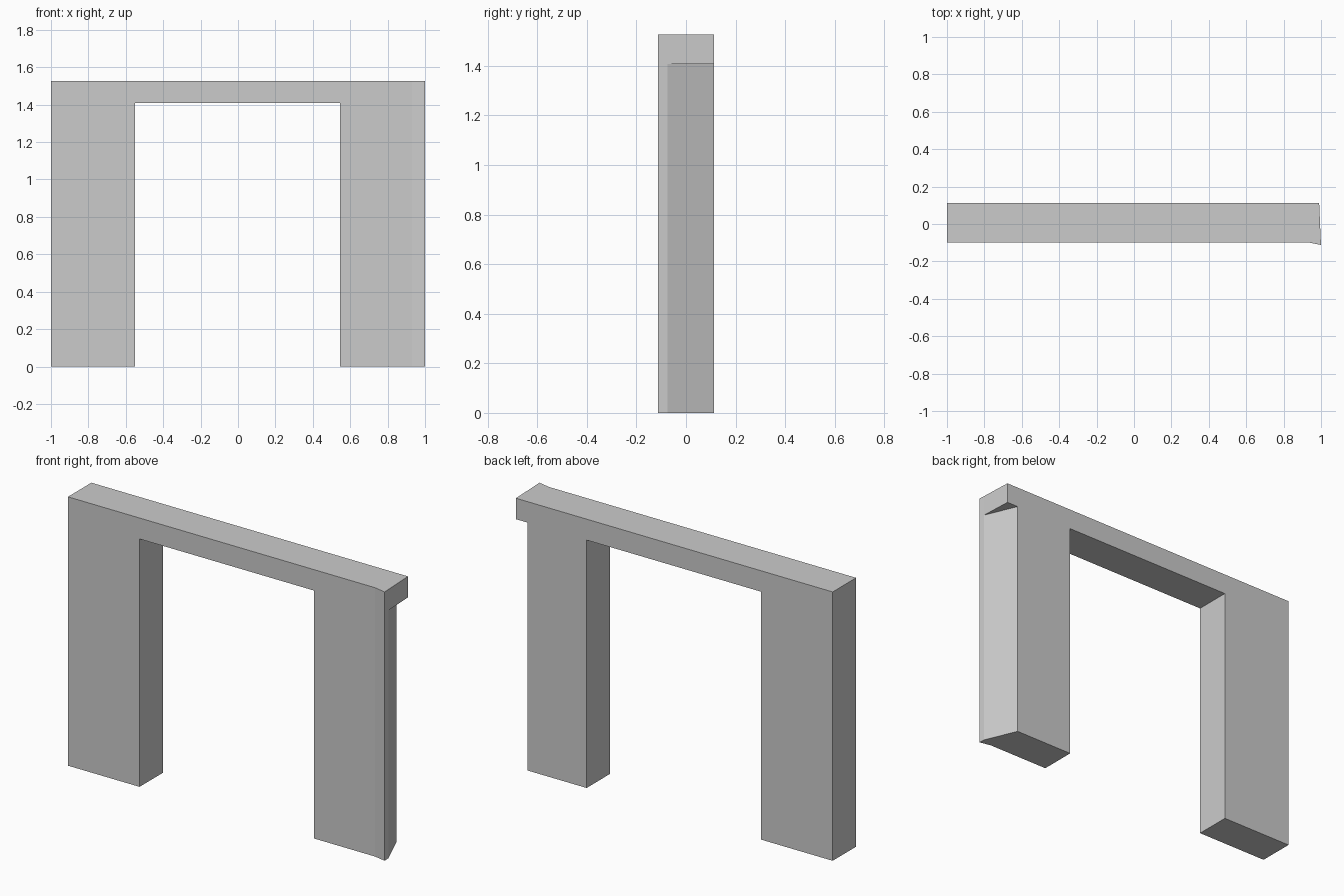
import bpy, bmesh

if "Cube" in bpy.data.objects:
    bpy.data.objects.remove(bpy.data.objects["Cube"])


def prism(name, plan, z0, z1):
    """Extrude a counter-clockwise plan outline from z0 to z1."""
    bm = bmesh.new()
    base = bm.faces.new([bm.verts.new((x, y, z0)) for x, y in plan])
    top = bmesh.ops.extrude_face_region(bm, geom=[base], use_keep_orig=True)
    bmesh.ops.translate(bm, vec=(0, 0, z1 - z0),
                        verts=[v for v in top["geom"] if isinstance(v, bmesh.types.BMVert)])
    bmesh.ops.recalc_face_normals(bm, faces=bm.faces)
    mesh = bpy.data.meshes.new(name)
    bm.to_mesh(mesh)
    bm.free()
    obj = bpy.data.objects.new(name, mesh)
    bpy.context.collection.objects.link(obj)
    return obj


def cut(target, cutter):
    """Subtract the cutter from the target, then discard it."""
    cutter.hide_render = True
    mod = target.modifiers.new("cut", "BOOLEAN")
    mod.operation = "DIFFERENCE"
    mod.solver = "EXACT"
    mod.object = cutter
    bpy.context.view_layer.objects.active = target
    bpy.ops.object.modifier_apply(modifier=mod.name)
    bpy.data.objects.remove(cutter)


HEIGHT, LINTEL_Z = 1.527, 1.408

# Wall slab with a slightly flared right end
wall = prism("doorway_wall", [(-1, -0.098), (0.93, -0.098), (1, -0.112),
                              (0.998, -0.075), (0.99, 0.112), (-1, 0.112)], 0, HEIGHT)

# Door opening
cut(wall, prism("opening_cutter", [(-0.55, -0.3), (0.546, -0.3),
                                   (0.546, 0.3), (-0.55, 0.3)], -0.1, LINTEL_Z))

# Mitred outer side of the right leg, leaving the lintel overhanging
cut(wall, prism("mitre_cutter", [(1.0065, -0.095), (1.1, -0.095),
                                 (1.1, 0.142), (0.905, 0.142)], -0.1, LINTEL_Z))
